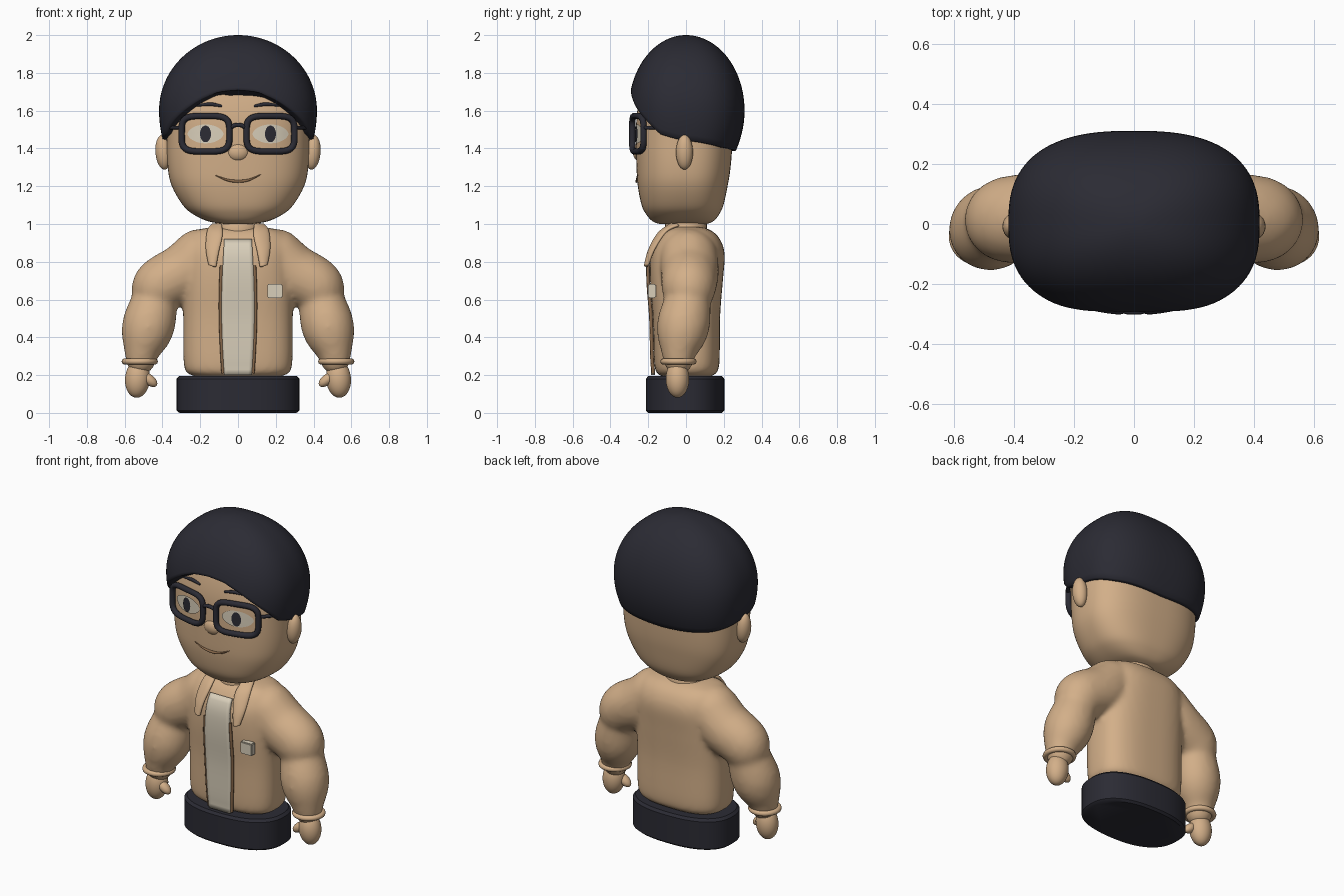
import bpy, bmesh, math
from mathutils import Vector, Matrix

cube = bpy.data.objects.get("Cube")
if cube:
    bpy.data.objects.remove(cube, do_unlink=True)


def material(name, rgb):
    m = bpy.data.materials.new(name)
    m.use_nodes = True
    m.diffuse_color = (*rgb, 1)
    bsdf = next(n for n in m.node_tree.nodes if n.type == 'BSDF_PRINCIPLED')
    bsdf.inputs["Base Color"].default_value = (*rgb, 1)
    return m


TAN = material("warm tan", (.65, .43, .25))
DARK = material("charcoal", (.024, .024, .034))
CREAM = material("cream", (.69, .62, .49))
BROWN = material("brown", (.25, .14, .07))


def finish(name, bm, mat):
    bmesh.ops.recalc_face_normals(bm, faces=bm.faces)
    me = bpy.data.meshes.new(name)
    bm.to_mesh(me)
    bm.free()
    me.materials.append(mat)
    me.shade_smooth()
    ob = bpy.data.objects.new(name, me)
    bpy.context.collection.objects.link(ob)
    return ob


def spline(pts, steps):
    """Catmull-Rom samples through tuples of any length."""
    out = []
    for i in range(len(pts) - 1):
        p = [pts[max(0, min(len(pts) - 1, i + k))] for k in (-1, 0, 1, 2)]
        for s in range(steps):
            t = s / steps
            out.append(tuple(b + .5 * t * (c - a + t * (2 * a - 5 * b + 4 * c - d + t * (3 * (b - c) + d - a)))
                             for a, b, c, d in zip(*p)))
    return out + [tuple(pts[-1])]


def spow(v, e):
    return math.copysign(abs(v) ** e, v)


def ring_point(a, n, z, hx, yf, yb):
    c = spow(math.cos(a), 2 / n)
    return Vector((hx * spow(math.sin(a), 2 / n), yf * c if c > 0 else -yb * c, z))


def bridge(bm, loops, closed=True):
    m = len(loops[0])
    for a, b in zip(loops, loops[1:]):
        for i in range(m if closed else m - 1):
            j = (i + 1) % m
            bm.faces.new((a[i], a[j], b[j], b[i]))


def loft(bm, rings, n, seg=64):
    loops = [[bm.verts.new(ring_point(math.tau * i / seg, n, *r)) for i in range(seg)] for r in rings]
    bridge(bm, loops)
    bm.faces.new(loops[0])
    bm.faces.new(loops[-1])


def front_y(rings, n, x, z):
    """Front surface depth of a loft at x, z."""
    for a, b in zip(rings, rings[1:]):
        if a[0] <= z <= b[0]:
            t = (z - a[0]) / max(b[0] - a[0], 1e-6)
            hx, yf = (a[k] + t * (b[k] - a[k]) for k in (1, 2))
            return yf * max(0, 1 - abs(x / hx) ** n) ** (1 / n)
    return 0


def ellipsoid(name, loc, size, mat, tilt=0):
    bm = bmesh.new()
    mx = Matrix.Translation(loc) @ Matrix.Rotation(tilt, 4, 'Y') @ Matrix.Diagonal((*size, 1))
    bmesh.ops.create_uvsphere(bm, u_segments=32, v_segments=20, radius=1, matrix=mx)
    return finish(name, bm, mat)


def tube(name, pts, mat, closed=False):
    """Round tube through (x, y, z, radius) points."""
    cu = bpy.data.curves.new(name, 'CURVE')
    cu.dimensions = '3D'
    cu.bevel_depth = 1
    cu.bevel_resolution = 3
    cu.use_fill_caps = True
    sp = cu.splines.new('POLY')
    sp.points.add(len(pts) - 1)
    for p, (x, y, z, r) in zip(sp.points, pts):
        p.co, p.radius = (x, y, z, 1), r
    sp.use_cyclic_u = closed
    ob = bpy.data.objects.new(name, cu)
    bpy.context.collection.objects.link(ob)
    cu.materials.append(mat)
    bpy.ops.object.select_all(action='DESELECT')
    ob.select_set(True)
    bpy.context.view_layer.objects.active = ob
    bpy.ops.object.convert(target='MESH')
    bpy.context.object.data.shade_smooth()


# Base
bm = bmesh.new()
loft(bm, [(0, .31, -.2, .19), (.012, .325, -.213, .203), (.18, .325, -.213, .203), (.195, .31, -.2, .19)], 2.4)
base = finish("base", bm, DARK)
bpy.context.view_layer.objects.active = base
base.select_set(True)
bpy.ops.object.shade_smooth_by_angle(angle=math.radians(40))

# Jacket: torso and both sleeves fused into one smooth skin
TORSO = spline([(.19, .20, -.11, .12), (.205, .26, -.15, .155), (.26, .287, -.168, .177), (.5, .29, -.175, .18),
                (.7, .29, -.19, .195), (.84, .28, -.185, .205), (.92, .26, -.15, .18), (.965, .22, -.11, .135),
                (.985, .13, -.06, .08)], 4)
bm = bmesh.new()
loft(bm, TORSO, 2.8)
ARM = [(.2, .015, .82, .155), (.285, .02, .745, .155), (.41, .015, .675, .146), (.438, .01, .6, .124),
       (.475, -.015, .46, .14), (.505, -.035, .35, .1), (.515, -.04, .28, .078)]
for s in (1, -1):
    for x, y, z, r in spline(ARM, 8):
        bmesh.ops.create_icosphere(bm, subdivisions=3, radius=r, matrix=Matrix.Translation((s * x, y, z)))
jacket = finish("jacket", bm, TAN)
mod = jacket.modifiers.new("fuse", 'REMESH')
mod.mode, mod.voxel_size, mod.use_smooth_shade = 'VOXEL', .014, True
mod = jacket.modifiers.new("soften", 'SMOOTH')
mod.factor, mod.iterations = .5, 10

# Shirt panel following the chest
bm = bmesh.new()
loops = []
for i in range(25):
    z = .2 + .715 * i / 24
    w = .073 + .014 * math.sin(math.pi * i / 24)
    loops.append([bm.verts.new((w * k / 4, front_y(TORSO, 2.8, 0, max(z, .235)) - .01, z)) for k in range(-4, 5)])
bridge(bm, loops, closed=False)
shirt = finish("shirt_panel", bm, CREAM)
mod = shirt.modifiers.new("thickness", 'SOLIDIFY')
mod.thickness, mod.offset = .02, 0

# Chest badge
bm = bmesh.new()
bmesh.ops.create_cube(bm, size=1, matrix=Matrix.Translation((.195, -.18, .645)) @ Matrix.Diagonal((.08, .04, .075, 1)))
bmesh.ops.bevel(bm, geom=bm.edges[:], offset=.005, segments=2, affect='EDGES')
finish("chest_badge", bm, CREAM).data.shade_flat()

# Neck
bm = bmesh.new()
loft(bm, [(.9, .13, -.12, .12), (.97, .12, -.11, .11), (1.06, .12, -.11, .11)], 2)
finish("neck", bm, TAN)

# Head
HEAD = spline([(1.0, .08, -.14, .11), (1.015, .16, -.178, .145), (1.05, .235, -.21, .175), (1.1, .292, -.235, .198),
               (1.2, .35, -.255, .22), (1.3, .372, -.262, .236), (1.45, .378, -.265, .247), (1.6, .375, -.258, .25),
               (1.75, .33, -.22, .22), (1.85, .22, -.15, .15), (1.9, .05, -.04, .04)], 4)
bm = bmesh.new()
loft(bm, HEAD, 2.6, 96)
finish("head", bm, TAN)
ellipsoid("nose", (0, -.243, 1.38), (.06, .038, .05), TAN)

# Hair cap with a swept lower edge and a rounded rim tucked against the head
EDGE = [(0, 1.71), (10, 1.70), (23, 1.66), (41, 1.59), (56, 1.53), (67, 1.48), (90, 1.445), (130, 1.41), (180, 1.39)]


def hair_edge(a):
    d = math.degrees(min(a, math.tau - a))
    for (d0, z0), (d1, z1) in zip(EDGE, EDGE[1:]):
        if d <= d1 + 1e-6:
            return z0 + (z1 - z0) * (d - d0) / (d1 - d0)


bm = bmesh.new()
loops = []
for drop, inset in [(k / 32, 1) for k in range(1, 33)] + [(1.005, .98), (1.005, .95), (1, .85)]:
    loop = []
    for i in range(96):
        a = math.tau * i / 96
        z = 2 - (2 - hair_edge(a)) * (1 - math.cos(drop * math.pi / 2))
        h = z - 1.6
        f = math.sqrt(max(0, 1 - (h / .4) ** 2))
        fx, fy = (f, f) if h > 0 else (1 - 2 * h * h, 1 - 3.3 * h * h)
        fx, fy = fx * inset, fy * inset
        loop.append(bm.verts.new(ring_point(a, 2.6, z, .418 * fx, -.304 * fy, .31 * fy)))
    loops.append(loop)
bridge(bm, loops)
bm.faces.new(loops[0])
bm.faces.new(loops[-1])
finish("hair", bm, DARK)


# Face details
def face_patch(name, cx, cz, w, h, power, lift, mat):
    bm = bmesh.new()
    loops = []
    for k in range(1, 6):
        loop = []
        for i in range(40):
            a = math.tau * i / 40
            x = cx + w * k / 5 * math.cos(a)
            z = cz + h * k / 5 * spow(math.sin(a), power)
            loop.append(bm.verts.new((x, front_y(HEAD, 2.6, x, z) - lift, z)))
        loops.append(loop)
    bridge(bm, loops)
    bm.faces.new(loops[0])
    finish(name, bm, mat)


def on_face(pts, lift):
    return [(x, front_y(HEAD, 2.6, x, z) - lift, z, r) for x, z, r in spline(pts, 6)]


tube("mouth", on_face([(-.12, 1.258, .002), (-.06, 1.234, .006), (0, 1.226, .008), (.06, 1.234, .006),
                       (.12, 1.262, .002)], .002), BROWN)
tube("glasses_bridge", spline([(-.042, -.283, 1.505, .011), (-.02, -.29, 1.522, .011), (.02, -.29, 1.522, .011),
                               (.042, -.283, 1.505, .011)], 5), DARK)

for s, side in ((1, "left"), (-1, "right")):
    face_patch(side + "_eye", s * .172, 1.477, .095, .05, 1.15, .007, CREAM)
    face_patch(side + "_pupil", s * .172, 1.477, .029, .044, 1, .013, DARK)
    tube(side + "_eyebrow", on_face([(s * .085, 1.624, .006), (s * .15, 1.634, .01), (s * .235, 1.624, .003)], .002), DARK)
    # Glasses
    rim = []
    for i in range(48):
        a = math.tau * i / 48
        x = .172 + .127 * spow(math.cos(a), .5)
        z = 1.478 + .094 * spow(math.sin(a), .5)
        rim.append((s * x, -.284 + .06 * max(0, (x - .045) / .255) ** 1.5, z, .017))
    tube(side + "_glasses_rim", rim, DARK, closed=True)
    tube(side + "_glasses_temple", [(s * .3, -.225, 1.51, .01), (s * .365, -.15, 1.51, .01), (s * .39, 0, 1.5, .01)], DARK)
    ellipsoid(side + "_ear", (s * .395, -.008, 1.38), (.042, .045, .092), TAN, s * .08)
    # Hand and cuff
    ellipsoid(side + "_hand", (s * .532, -.045, .18), (.066, .062, .1), TAN, s * -.08)
    ellipsoid(side + "_thumb", (s * .47, -.06, .175), (.028, .03, .05), TAN, s * .9)
    ring = [math.tau * i / 40 for i in range(40)]
    tube(side + "_cuff", [(s * .52 + .08 * math.cos(a), -.04 + .08 * math.sin(a), .272, .016) for a in ring], TAN, closed=True)
    # Jacket opening trim
    trim = []
    for i in range(21):
        z = .21 + .57 * i / 20
        w = .079 + .014 * math.sin(math.pi * i / 25)
        trim.append((s * w, front_y(TORSO, 2.8, 0, max(z, .235)) - .01, z, .009))
    tube(side + "_jacket_trim", trim, BROWN)
    # Collar flap
    inner = spline([(.085, -.08, 1.0), (.08, -.15, .94), (.1, -.195, .85), (.115, -.21, .77)], 5)
    outer = spline([(.14, -.03, .995), (.165, -.1, .965), (.172, -.165, .87), (.155, -.2, .78)], 5)
    bm = bmesh.new()
    loops = [[bm.verts.new((s * v[0], v[1] - b, v[2])) for v, b in
              ((p, 0), (Vector(p).lerp(Vector(q), .5), .012), (q, 0))] for p, q in zip(inner, outer)]
    bridge(bm, loops, closed=False)
    collar = finish(side + "_collar", bm, TAN)
    mod = collar.modifiers.new("thickness", 'SOLIDIFY')
    mod.thickness, mod.offset = .022, 0
    mod = collar.modifiers.new("round", 'SUBSURF')
    mod.levels = mod.render_levels = 2
